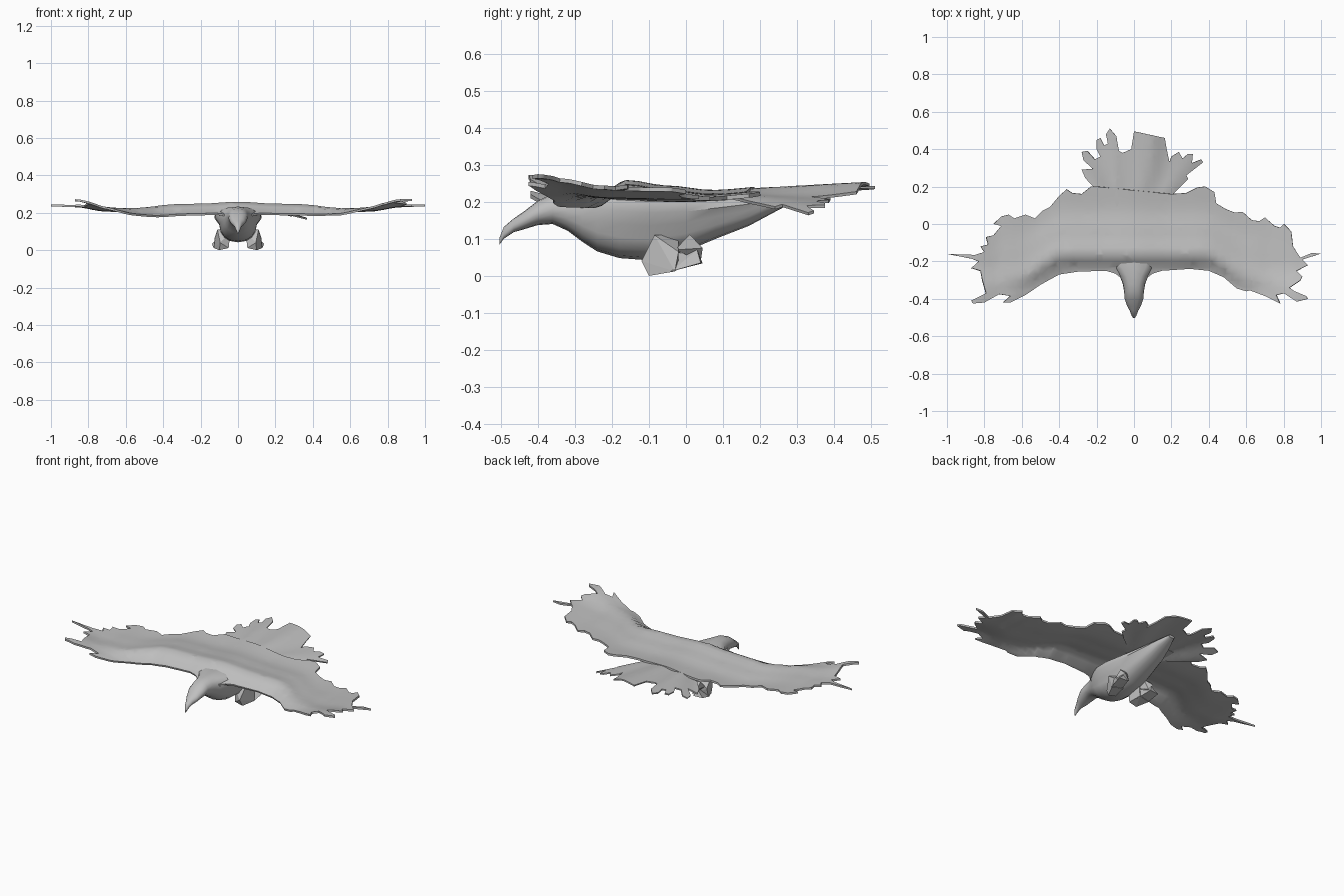
import bpy, bmesh, math
from mathutils import Vector

cube = bpy.data.objects.get("Cube")
if cube:
    bpy.data.objects.remove(cube, do_unlink=True)

# One plain grey for the whole bird
grey = bpy.data.materials.new("plain grey")
grey.use_nodes = True
colour = (0.52, 0.52, 0.52, 1)
grey.diffuse_color = colour
for node in grey.node_tree.nodes:
    if node.type == 'BSDF_PRINCIPLED':
        node.inputs["Base Color"].default_value = colour
        node.inputs["Roughness"].default_value = 0.8


def lerp_table(table, t):
    """Smoothly interpolate (key, value) pairs."""
    if t <= table[0][0]:
        return table[0][1]
    for (a, u), (b, v) in zip(table, table[1:]):
        if t <= b:
            s = (t - a) / (b - a)
            return u + (v - u) * s * s * (3 - 2 * s)
    return table[-1][1]


def finish(name, bm, angle=None, thickness=0):
    mesh = bpy.data.meshes.new(name)
    bm.to_mesh(mesh)
    bm.free()
    mesh.materials.append(grey)
    obj = bpy.data.objects.new(name, mesh)
    bpy.context.collection.objects.link(obj)
    for other in bpy.context.selected_objects:
        other.select_set(False)
    obj.select_set(True)
    bpy.context.view_layer.objects.active = obj
    if thickness:
        mod = obj.modifiers.new("thickness", 'SOLIDIFY')
        mod.thickness = thickness
        mod.offset = -1
        bpy.ops.object.modifier_apply(modifier=mod.name)
    if angle:
        bpy.ops.object.shade_smooth_by_angle(angle=math.radians(angle))
    return obj


def feather_sheet(name, outline, height, step, thickness):
    """Cut a flat outline into a grid, then bend it with a height rule."""
    bm = bmesh.new()
    face = bm.faces.new([bm.verts.new((x, y, 0)) for x, y in outline])
    face.normal_update()
    if face.normal.z < 0:
        face.normal_flip()
    bmesh.ops.triangulate(bm, faces=bm.faces[:])
    for axis in (0, 1):
        values = [p[axis] for p in outline]
        normal = Vector((1, 0, 0)) if axis == 0 else Vector((0, 1, 0))
        c = min(values) + step * 0.5
        while c < max(values):
            bmesh.ops.bisect_plane(bm, geom=bm.verts[:] + bm.edges[:] + bm.faces[:],
                                   dist=1e-5, plane_co=normal * c, plane_no=normal)
            c += step
    bmesh.ops.triangulate(bm, faces=[f for f in bm.faces if len(f.verts) > 4])
    for v in bm.verts:
        v.co.z = height(v.co.x, v.co.y)
    return finish(name, bm, 40, thickness)


# Wings: ragged outlines, from the neck out to the tip and back to the tail
left_edge = [
    (0.05, -0.29), (0.075, -0.285), (0.1, -0.265), (0.15, -0.25), (0.3, -0.24),
    (0.4, -0.25), (0.48, -0.285), (0.55, -0.345), (0.60, -0.36), (0.62, -0.355),
    (0.70, -0.385), (0.78, -0.425), (0.76, -0.38), (0.80, -0.37), (0.87, -0.415),
    (0.93, -0.40), (0.92, -0.385), (0.86, -0.36), (0.83, -0.34), (0.89, -0.30),
    (0.90, -0.28), (0.87, -0.25), (0.93, -0.22), (0.90, -0.19), (1.0, -0.158),
    (0.95, -0.155), (0.89, -0.18), (0.85, -0.12), (0.84, -0.04), (0.80, 0.0),
    (0.78, -0.02), (0.75, -0.01), (0.70, 0.035), (0.67, 0.015), (0.63, 0.02),
    (0.58, 0.065), (0.54, 0.06), (0.49, 0.08), (0.44, 0.11), (0.43, 0.17),
    (0.38, 0.20), (0.34, 0.195), (0.28, 0.165), (0.20, 0.16)]
right_edge = [
    (-0.20, 0.20), (-0.23, 0.20), (-0.28, 0.16), (-0.33, 0.165), (-0.36, 0.185),
    (-0.40, 0.15), (-0.45, 0.09), (-0.49, 0.07), (-0.53, 0.03), (-0.58, 0.05),
    (-0.64, 0.03), (-0.67, 0.05), (-0.71, 0.04), (-0.75, 0.0), (-0.71, -0.01),
    (-0.75, -0.06), (-0.79, -0.07), (-0.78, -0.11), (-0.82, -0.12), (-0.80, -0.15),
    (-0.85, -0.165), (-1.0, -0.16), (-0.87, -0.185), (-0.83, -0.20), (-0.87, -0.235),
    (-0.82, -0.25), (-0.81, -0.30), (-0.79, -0.37), (-0.87, -0.41), (-0.86, -0.425),
    (-0.80, -0.42), (-0.72, -0.375), (-0.66, -0.385), (-0.70, -0.42), (-0.66, -0.42),
    (-0.58, -0.38), (-0.50, -0.325), (-0.40, -0.27), (-0.30, -0.255), (-0.15, -0.25),
    (-0.1, -0.265), (-0.075, -0.285), (-0.05, -0.29)]


def wing_height(x, y):
    a = abs(x)
    lead = lerp_table([(0.38, -0.25), (0.62, -0.37), (0.9, -0.42)], a)
    z = lerp_table([(0, 0.232), (0.2, 0.222), (0.3, 0.22), (0.55, 0.21),
                    (0.7, 0.217), (0.87, 0.24), (1, 0.245)], a)
    camber = lerp_table([(-0.03, -0.035), (0.0, -0.025), (0.09, 0.027), (0.2, 0.012),
                         (0.32, 0.0), (0.5, 0.012)], y - lead)
    z += camber * lerp_table([(0.3, 1), (0.8, 0.1)], a)
    return z + lerp_table([(-0.42, 0.035), (-0.2, 0)], y) * lerp_table([(0.5, 0), (0.87, 1)], a)


feather_sheet("wings", left_edge + right_edge, wing_height, 0.035, 0.011)

# Tail: fan of ragged feathers, drooping at the sides
tail_edge = [
    (0.06, 0.0), (0.14, 0.10), (0.22, 0.17), (0.29, 0.24), (0.28, 0.26),
    (0.37, 0.33), (0.36, 0.345), (0.31, 0.325), (0.315, 0.375), (0.29, 0.375),
    (0.26, 0.35), (0.24, 0.385), (0.20, 0.36), (0.19, 0.33), (0.175, 0.40),
    (0.165, 0.46), (0.0, 0.495), (-0.015, 0.40), (-0.06, 0.38), (-0.08, 0.39),
    (-0.095, 0.47), (-0.13, 0.51), (-0.15, 0.48), (-0.14, 0.43), (-0.16, 0.42),
    (-0.18, 0.46), (-0.20, 0.45), (-0.20, 0.40), (-0.18, 0.36), (-0.21, 0.345),
    (-0.25, 0.39), (-0.28, 0.385), (-0.27, 0.34), (-0.22, 0.295), (-0.28, 0.29),
    (-0.26, 0.245), (-0.20, 0.18), (-0.13, 0.10), (-0.06, 0.0)]


def tail_height(x, y):
    droop = max(0, abs(x) - 0.1) * (0.26 if x > 0 else 0.2)
    pleat = 0.005 * math.sin(13 * math.atan2(x, y + 0.1)) * min(1, max(0, y / 0.2))
    return 0.222 + 0.055 * max(0, y) - droop + pleat


feather_sheet("tail", tail_edge, tail_height, 0.025, 0.008)

# Body: rings of (y, bottom, top, half width, upper flare) from beak to tail root
rings = [(-0.503, 0.085, 0.104, 0.004, 0), (-0.492, 0.100, 0.132, 0.012, 0),
         (-0.465, 0.118, 0.155, 0.022, 0), (-0.44, 0.125, 0.172, 0.036, 0),
         (-0.40, 0.137, 0.203, 0.05, 0), (-0.36, 0.140, 0.222, 0.053, 0),
         (-0.32, 0.122, 0.229, 0.06, 0.05), (-0.28, 0.092, 0.233, 0.075, 0.15),
         (-0.24, 0.066, 0.233, 0.09, 0.4), (-0.18, 0.048, 0.232, 0.10, 0.6),
         (-0.10, 0.042, 0.228, 0.10, 0.7), (0.0, 0.066, 0.222, 0.092, 0.6),
         (0.08, 0.10, 0.220, 0.08, 0.5), (0.17, 0.135, 0.220, 0.065, 0.4),
         (0.25, 0.178, 0.226, 0.045, 0.2), (0.32, 0.215, 0.23, 0.02, 0)]
SIDES = 16
bm = bmesh.new()
loops = []
for y, low, high, width, flare in rings:
    loop = []
    for i in range(SIDES):
        t = 2 * math.pi * i / SIDES
        c, s = math.cos(t), math.sin(t)
        x = math.copysign(abs(c) ** 0.85, c) * width * (1 + flare * max(0, s) * 1.3)
        loop.append(bm.verts.new((x, y, (low + high) / 2 + s * (high - low) / 2)))
    loops.append(loop)
for a, b in zip(loops, loops[1:]):
    for i in range(SIDES):
        j = (i + 1) % SIDES
        bm.faces.new((a[i], a[j], b[j], b[i]))
bm.faces.new(loops[0])
bm.faces.new(loops[-1])
bmesh.ops.recalc_face_normals(bm, faces=bm.faces[:])
finish("body", bm, 45)


# Legs: tucked faceted thigh and folded claws, mirrored
def hull(name, points, side):
    bm = bmesh.new()
    for x, y, z in points:
        bm.verts.new((x * side, y, z))
    bmesh.ops.convex_hull(bm, input=bm.verts[:])
    loose = [v for v in bm.verts if not v.link_faces]
    bmesh.ops.delete(bm, geom=loose, context='VERTS')
    bmesh.ops.recalc_face_normals(bm, faces=bm.faces[:])
    finish(name, bm)


thigh = [(0.05, -0.10, 0.012), (0.10, -0.10, 0.0), (0.13, -0.03, 0.012),
         (0.06, -0.02, 0.02), (0.04, -0.09, 0.10), (0.11, -0.085, 0.11),
         (0.125, -0.02, 0.065), (0.05, -0.02, 0.11), (0.095, -0.12, 0.04)]
claws = [(0.06, -0.05, 0.015), (0.13, -0.04, 0.012), (0.14, 0.04, 0.035),
         (0.08, 0.045, 0.034), (0.10, 0.03, 0.07), (0.06, -0.02, 0.06)]
shank = [(0.06, -0.03, 0.07), (0.11, -0.03, 0.07), (0.105, 0.01, 0.112),
         (0.06, 0.012, 0.11), (0.10, 0.045, 0.075), (0.07, 0.04, 0.04)]
for label, side in (("left", 1), ("right", -1)):
    hull(label + "_thigh", thigh, side)
    hull(label + "_claws", claws, side)
    hull(label + "_shank", shank, side)
